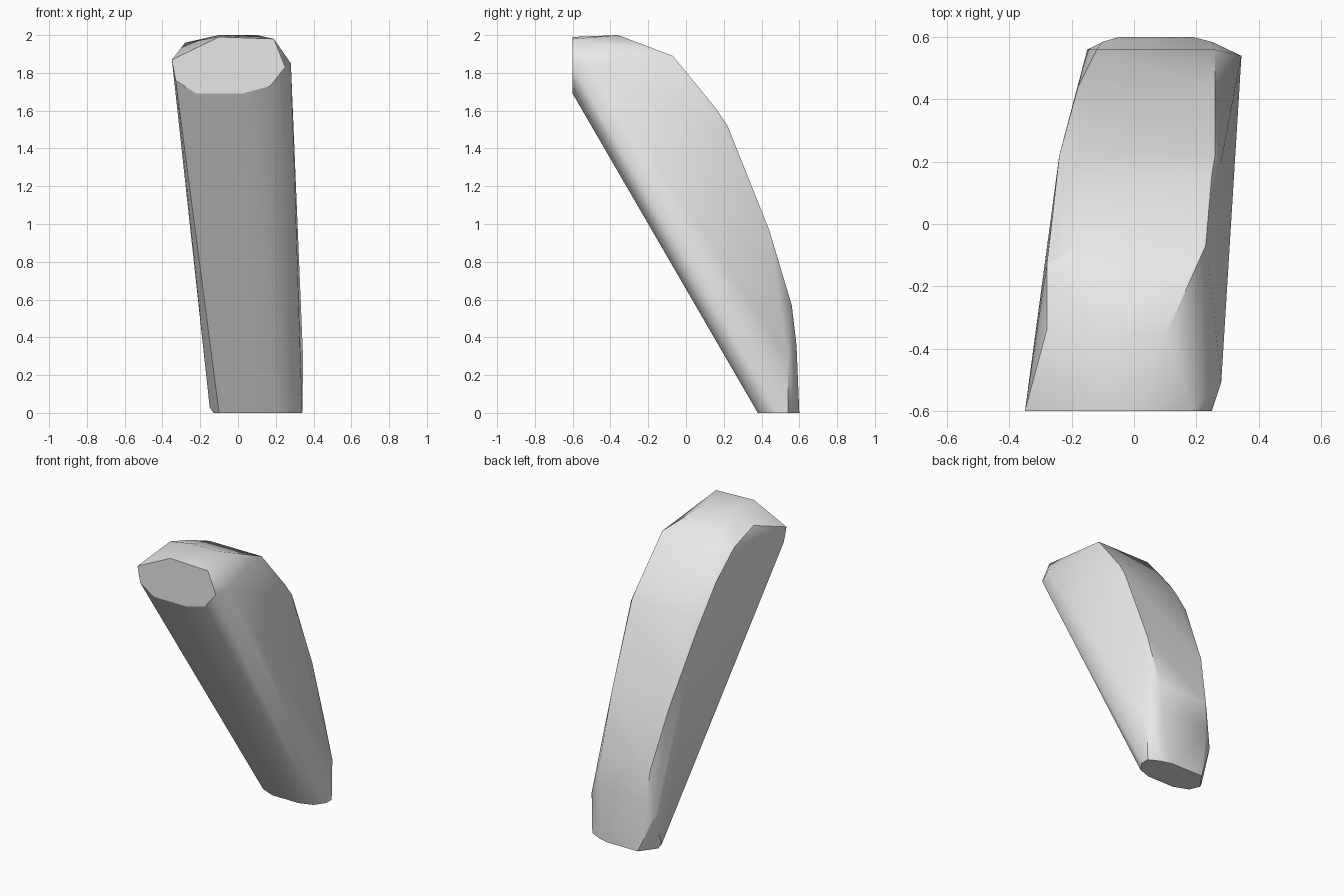
import bpy
import bmesh
import math

# Remove the default cube only
default_cube = bpy.data.objects.get("Cube")
if default_cube:
    bpy.data.objects.remove(default_cube, do_unlink=True)


def make_material(name, colour):
    material = bpy.data.materials.new(name)
    material.use_nodes = True
    material.diffuse_color = colour
    shader = next(n for n in material.node_tree.nodes if n.type == "BSDF_PRINCIPLED")
    shader.inputs["Base Color"].default_value = colour
    return material


def hull_object(name, points, material, smooth_angle):
    """Wrap a faceted convex skin around the given section points."""
    bm = bmesh.new()
    for point in points:
        bm.verts.new(point)
    bmesh.ops.convex_hull(bm, input=bm.verts[:])
    loose = [v for v in bm.verts if not v.link_faces]
    bmesh.ops.delete(bm, geom=loose, context="VERTS")
    bmesh.ops.dissolve_limit(bm, angle_limit=math.radians(1),
                             verts=bm.verts[:], edges=bm.edges[:])
    bmesh.ops.recalc_face_normals(bm, faces=bm.faces[:])
    mesh = bpy.data.meshes.new(name)
    bm.to_mesh(mesh)
    bm.free()
    mesh.materials.append(material)
    obj = bpy.data.objects.new(name, mesh)
    bpy.context.collection.objects.link(obj)
    bpy.ops.object.select_all(action="DESELECT")
    obj.select_set(True)
    bpy.context.view_layer.objects.active = obj
    bpy.ops.object.shade_smooth_by_angle(angle=smooth_angle)
    return obj


# Flat upper end, facing forward: outline as (x, z)
front_y = -0.6
front_cap = [(-0.35, 1.87), (-0.33, 1.76), (-0.22, 1.69), (0.02, 1.69),
             (0.17, 1.73), (0.25, 1.83), (0.19, 1.98), (-0.1, 1.99)]

# Flat lower end, standing on the ground: outline as (x, y)
base_cap = [(-0.13, 0.49), (-0.1, 0.42), (0, 0.38), (0.2, 0.38), (0.29, 0.41),
            (0.34, 0.48), (0.34, 0.54), (0.26, 0.58), (0.19, 0.6), (-0.05, 0.6)]

# Curved back: left and right limits of each cross strip, as (x, x, y, z)
back_strips = [(-0.1, 0.1, -0.36, 2), (-0.17, 0.23, -0.07, 1.89),
               (-0.17, 0.25, 0.16, 1.61), (-0.17, 0.26, 0.22, 1.52),
               (-0.18, 0.26, 0.44, 0.97), (-0.12, 0.26, 0.56, 0.57),
               (-0.1, 0.25, 0.585, 0.36)]

# Edge of the wall on the -x side
wall_edge = [(-0.28, -0.34, 1.96), (-0.28, -0.13, 1.89), (-0.26, 0.04, 1.71),
             (-0.24, 0.22, 1.44), (-0.15, 0.56, 0.25), (-0.15, 0.48, 0.03)]

# Edge of the wall on the +x side
far_wall_edge = [(0.28, -0.51, 1.85), (0.24, -0.13, 1.88),
                 (0.28, 0.2, 1.5), (0.345, 0.54, 0.28)]

# Gather all sections into one curved block
points = [(x, front_y, z) for x, z in front_cap]
points += [(x, y, 0) for x, y in base_cap]
for left, right, y, z in back_strips:
    points += [(left, y, z), (right, y, z)]
points += wall_edge + far_wall_edge

grey = make_material("plain grey", (0.8, 0.8, 0.8, 1))
hull_object("curved_block", points, grey, math.radians(30))
